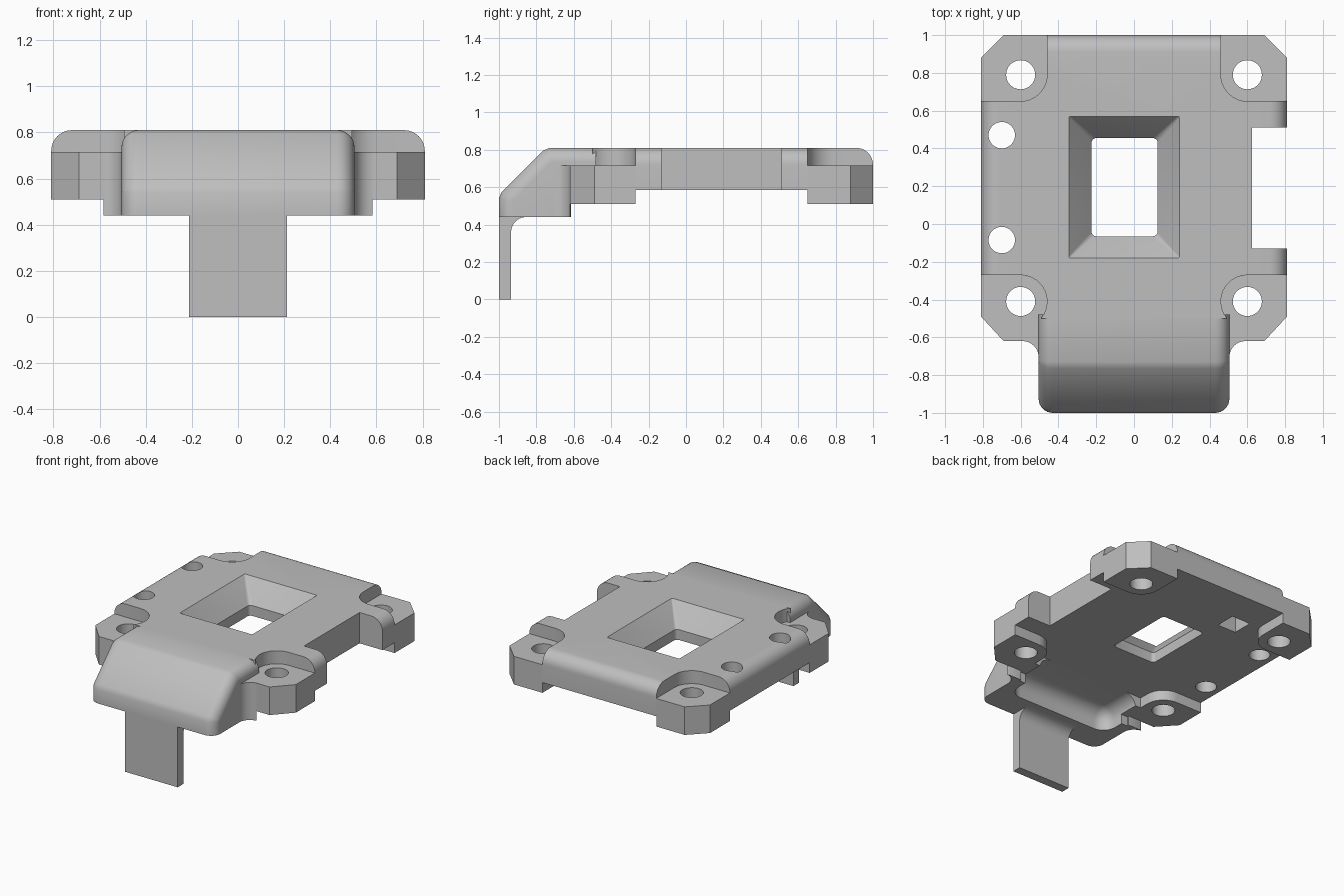
import bpy, bmesh, math
from mathutils import Vector

cube = bpy.data.objects.get("Cube")
if cube:
    bpy.data.objects.remove(cube, do_unlink=True)

grey = bpy.data.materials.new("plain_grey")
grey.use_nodes = True
COLOR = (0.52, 0.52, 0.52, 1)
grey.diffuse_color = COLOR
grey.node_tree.nodes["Principled BSDF"].inputs["Base Color"].default_value = COLOR

UNDER, FLOOR, TOP = 0.585, 0.715, 0.81   # plate underside, lug face, plate top
SIDE, HOOD = 0.81, 0.505                 # half widths


def loft(name, rings, bevel=None, radius=0.0):
    """Solid through matching rings; bevel(a, b) picks the edges to round."""
    bm = bmesh.new()
    loops = [[bm.verts.new(p) for p in ring] for ring in rings]
    n = len(loops[0])
    bm.faces.new(loops[0])
    bm.faces.new(loops[-1])
    for lo, hi in zip(loops, loops[1:]):
        for i in range(n):
            j = (i + 1) % n
            bm.faces.new((lo[i], lo[j], hi[j], hi[i]))
    bmesh.ops.recalc_face_normals(bm, faces=bm.faces)
    if bevel:
        edges = [e for e in bm.edges if bevel(e.verts[0].co, e.verts[1].co)]
        bmesh.ops.bevel(bm, geom=edges, offset=radius, segments=8,
                        profile=0.5, affect='EDGES', clamp_overlap=True)
    mesh = bpy.data.meshes.new(name)
    bm.to_mesh(mesh)
    bm.free()
    mesh.materials.append(grey)
    obj = bpy.data.objects.new(name, mesh)
    bpy.context.collection.objects.link(obj)
    return obj


def prism(name, outline, z0, z1, **kw):
    return loft(name, [[(x, y, z) for x, y in outline] for z in (z0, z1)], **kw)


def extrude_x(name, profile, half, **kw):
    return loft(name, [[(x, y, z) for y, z in profile] for x in (-half, half)], **kw)


def rect(x0, x1, y0, y1):
    return [(x0, y0), (x1, y0), (x1, y1), (x0, y1)]


def arc(cx, cy, r, start, end, steps=10):
    angles = [math.radians(start + (end - start) * i / steps) for i in range(steps + 1)]
    return [(cx + r * math.cos(a), cy + r * math.sin(a)) for a in angles]


def round_rect(x0, x1, y0, y1, r):
    return (arc(x0 + r, y0 + r, r, 180, 270, 4) + arc(x1 - r, y0 + r, r, 270, 360, 4)
            + arc(x1 - r, y1 - r, r, 0, 90, 4) + arc(x0 + r, y1 - r, r, 90, 180, 4))


def drill(x, y, r):
    return prism("hole_cutter", arc(x, y, r, 0, 350, 35), 0.3, 1)


def cut(obj, *cutters):
    for c in cutters:
        mod = obj.modifiers.new("cut", 'BOOLEAN')
        mod.operation, mod.solver, mod.object = 'DIFFERENCE', 'EXACT', c
        c.hide_render = True
        bpy.context.view_layer.objects.active = obj
        bpy.ops.object.modifier_apply(modifier=mod.name)
        bpy.data.objects.remove(c, do_unlink=True)


def smooth(obj):
    bpy.ops.object.select_all(action='DESELECT')
    obj.select_set(True)
    bpy.context.view_layer.objects.active = obj
    bpy.ops.object.shade_smooth_by_angle(angle=math.radians(30))


def mirrored(points, s):
    return [(s * x, y) for x, y in points]


# main plate, rounded along both sides and the back
def plate_edge(a, b):
    high = min(a.z, b.z) > TOP - 0.01
    return high and (abs(a.x + b.x) > 1.6 or a.y + b.y > 1.9)


plate = prism("main_plate", rect(-SIDE, SIDE, -0.5, 1), UNDER, TOP,
              bevel=plate_edge, radius=0.09)

# corner pockets
back_pocket = arc(0.6, 0.79, 0.14, 180, 270) + [(0.9, 0.65), (0.9, 1.1), (0.46, 1.1)]
front_pocket = (arc(0.6, -0.41, 0.14, 90, 222) + [(HOOD, -0.6), (0.9, -0.6), (0.9, -0.27)])
for s in (-1, 1):
    for pocket in (back_pocket, front_pocket):
        cut(plate, prism("pocket_cutter", mirrored(pocket, s), 0.3, 1))

# side notch, side holes and underside recess
cut(plate, prism("notch_cutter", rect(0.625, 1, -0.13, 0.51), 0.3, 1),
    drill(-0.7, 0.47, 0.07), drill(-0.7, -0.085, 0.07),
    prism("recess_cutter", rect(-0.38, -0.23, 0.6, 0.75), 0.5, 0.7))

# funnel-shaped window
outer = round_rect(-0.345, 0.24, -0.18, 0.57, 0.008)
inner = round_rect(-0.225, 0.125, -0.065, 0.455, 0.025)
levels = [(inner, 0.5), (inner, 0.66), (outer, TOP), (outer, 0.9)]
cut(plate, loft("window_cutter", [[(x, y, z) for x, y in ring] for ring, z in levels]))
smooth(plate)

# mounting lugs with screw holes, and fillets joining them to the hood
back_lug = arc(0.6, 0.79, 0.14, 180, 270) + [(SIDE, 0.65), (SIDE, 0.88), (0.69, 1), (0.46, 1)]
front_lug = arc(0.6, -0.41, 0.14, 90, 180) + [(0.46, -0.62), (0.69, -0.62), (SIDE, -0.49), (SIDE, -0.27)]
fillet = arc(0.59, -0.705, 0.085, 180, 95) + [(0.57, -0.615), (0.47, -0.615), (0.47, -0.705)]
for s, side in ((1, "left"), (-1, "right")):
    for end, outline, y in (("back", back_lug, 0.79), ("front", front_lug, -0.41)):
        lug = prism(f"{end}_{side}_lug", mirrored(outline, s), 0.51, FLOOR)
        cut(lug, drill(s * 0.6, y, 0.077))
        smooth(lug)
    smooth(prism(f"{side}_hood_fillet", mirrored(fillet, s), 0.44, FLOOR))

# sloping hood with softened side edges
hood_profile = [(-1, 0.44), (-1, 0.54), (-0.985, 0.575), (-0.765, 0.795), (-0.73, TOP),
                (-0.48, TOP), (-0.48, 0.51), (-0.63, 0.51), (-0.63, 0.44)]


def hood_edge(a, b):
    same_side = abs(a.x - b.x) < 0.01
    outside = (a.y < -0.99 and b.y < -0.97) or (b.y < -0.99 and a.y < -0.97)
    return same_side and (outside or min(a.z, b.z) > 0.57)


hood = extrude_x("hood", hood_profile, HOOD, bevel=hood_edge, radius=0.075)


# hollow beneath the hood, rounded where it meets the ceiling
def hollow_edge(a, b):
    return max(a.y, b.y) < -0.7 and max(a.z, b.z) > 0.5 or min(a.z, b.z) > 0.5 and abs(a.x - b.x) < 0.01


cut(hood, prism("hollow_cutter", rect(-0.42, 0.42, -0.8, -0.3), 0.3, UNDER,
                bevel=hollow_edge, radius=0.1))
smooth(hood)

# hanging front tab with a curved root
tab_profile = [(-1, 0), (-0.935, 0)] + arc(-0.855, 0.36, 0.08, 180, 90) + [(-1, 0.44)]
smooth(extrude_x("front_tab", tab_profile, 0.213))
